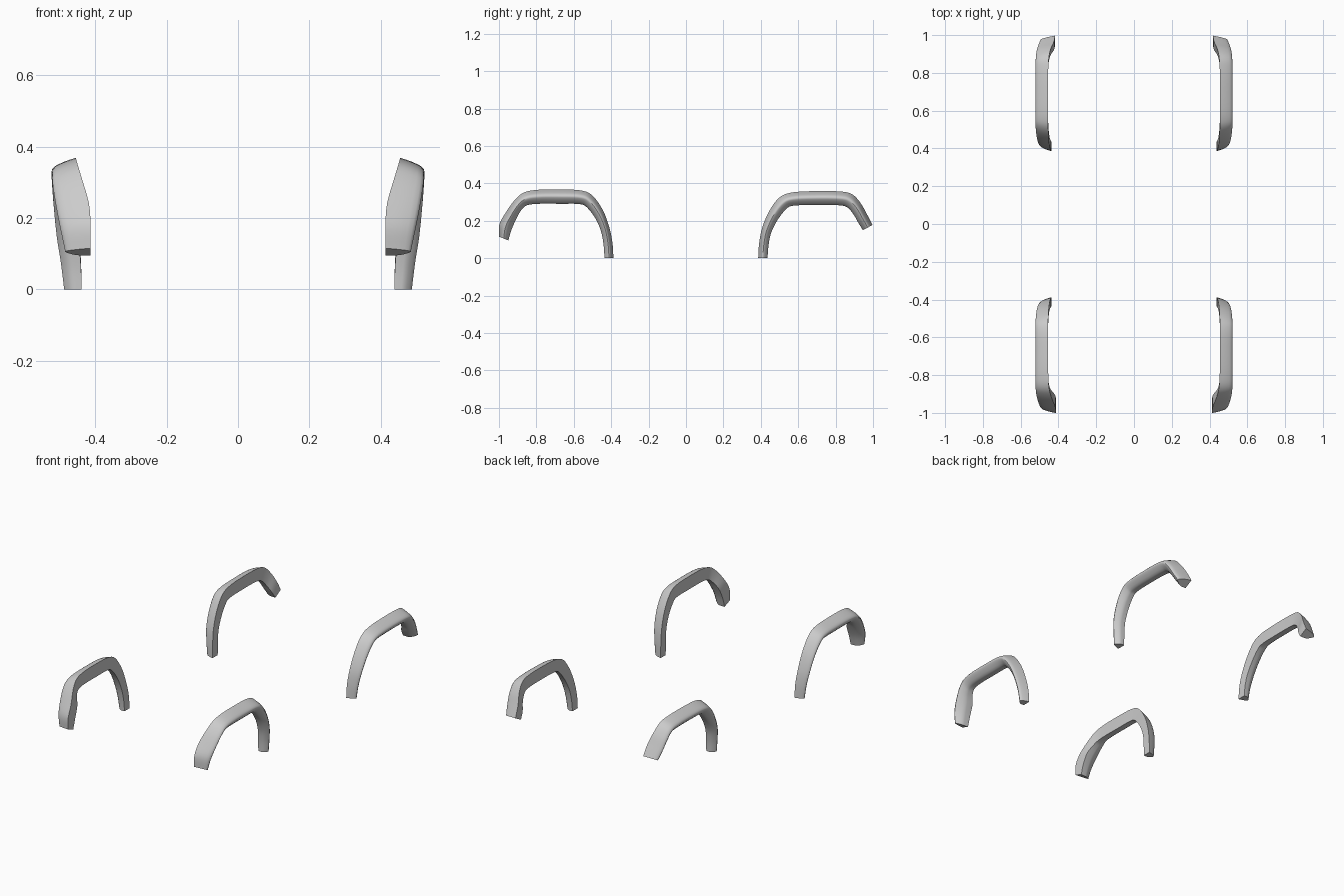
import bpy, bmesh, math

# Stations along each arch: outer edge y,z / inner edge y,z / body-side x, flared x
FRONT = [
    (-1.0, .115, -.950, .095, .413, .484), (-.998, .18, -.932, .155, .413, .497),
    (-.965, .242, -.905, .215, .418, .509), (-.915, .312, -.880, .258, .438, .518),
    (-.865, .352, -.850, .283, .450, .521), (-.79, .366, -.79, .291, .454, .522),
    (-.67, .368, -.67, .291, .455, .522), (-.56, .362, -.565, .289, .455, .522),
    (-.50, .335, -.525, .267, .454, .521), (-.445, .258, -.480, .205, .451, .516),
    (-.41, .165, -.452, .135, .446, .508), (-.393, .08, -.440, .065, .440, .496),
    (-.388, 0, -.436, 0, .438, .487)]
REAR = [
    (.386, 0, .436, 0, .438, .487), (.391, .08, .441, .065, .440, .496),
    (.408, .165, .455, .135, .446, .508), (.446, .254, .490, .205, .451, .516),
    (.50, .325, .535, .262, .454, .521), (.57, .352, .575, .281, .455, .522),
    (.70, .359, .70, .285, .455, .522), (.82, .357, .82, .283, .454, .522),
    (.885, .344, .865, .270, .450, .520), (.93, .300, .897, .232, .440, .516),
    (.965, .240, .921, .190, .424, .508), (.997, .178, .946, .150, .418, .496)]

# Cross-section: (across from body to flare, depth from outer to inner edge)
SECTION = [(0, 0), (.25, .07), (.5, .15), (.75, .25), (.9, .33), (.98, .42), (1, .5),
           (.97, .58), (.85, .72), (.7, .86), (.55, .96), (.4, 1), (0, 1), (0, .5)]


def smooth_path(pts, steps=5):
    """Catmull-Rom interpolation of the stations."""
    out = []
    for i in range(len(pts) - 1):
        p = [pts[max(0, min(len(pts) - 1, i + k))] for k in (-1, 0, 1, 2)]
        for s in range(steps):
            t = s / steps
            out.append([b + .5 * t * (c - a + t * (2*a - 5*b + 4*c - d + t * (3*(b - c) + d - a)))
                        for a, b, c, d in zip(*p)])
    return out + [list(pts[-1])]


def fender_flare(name, stations):
    bm = bmesh.new()
    rings = []
    for y0, z0, y1, z1, xi, xo in smooth_path(stations):
        rings.append([bm.verts.new((xi + u * (xo - xi), y0 + v * (y1 - y0), z0 + v * (z1 - z0)))
                      for u, v in SECTION])
    n = len(SECTION)
    for a, b in zip(rings, rings[1:]):
        for j in range(n):
            k = (j + 1) % n
            bm.faces.new((a[j], a[k], b[k], b[j]))
    # End caps
    bm.faces.new(rings[0])
    bm.faces.new(rings[-1])
    bmesh.ops.recalc_face_normals(bm, faces=bm.faces)
    mesh = bpy.data.meshes.new(name)
    bm.to_mesh(mesh)
    bm.free()
    ob = bpy.data.objects.new(name, mesh)
    bpy.context.collection.objects.link(ob)
    bpy.ops.object.select_all(action='DESELECT')
    ob.select_set(True)
    bpy.context.view_layer.objects.active = ob
    bpy.ops.object.shade_smooth_by_angle(angle=math.radians(35))
    # Opposite side of the vehicle
    mirror = ob.modifiers.new("Mirror", 'MIRROR')
    mirror.use_axis = (True, False, False)
    return ob


fender_flare("front_fender_flares", FRONT)
fender_flare("rear_fender_flares", REAR)
